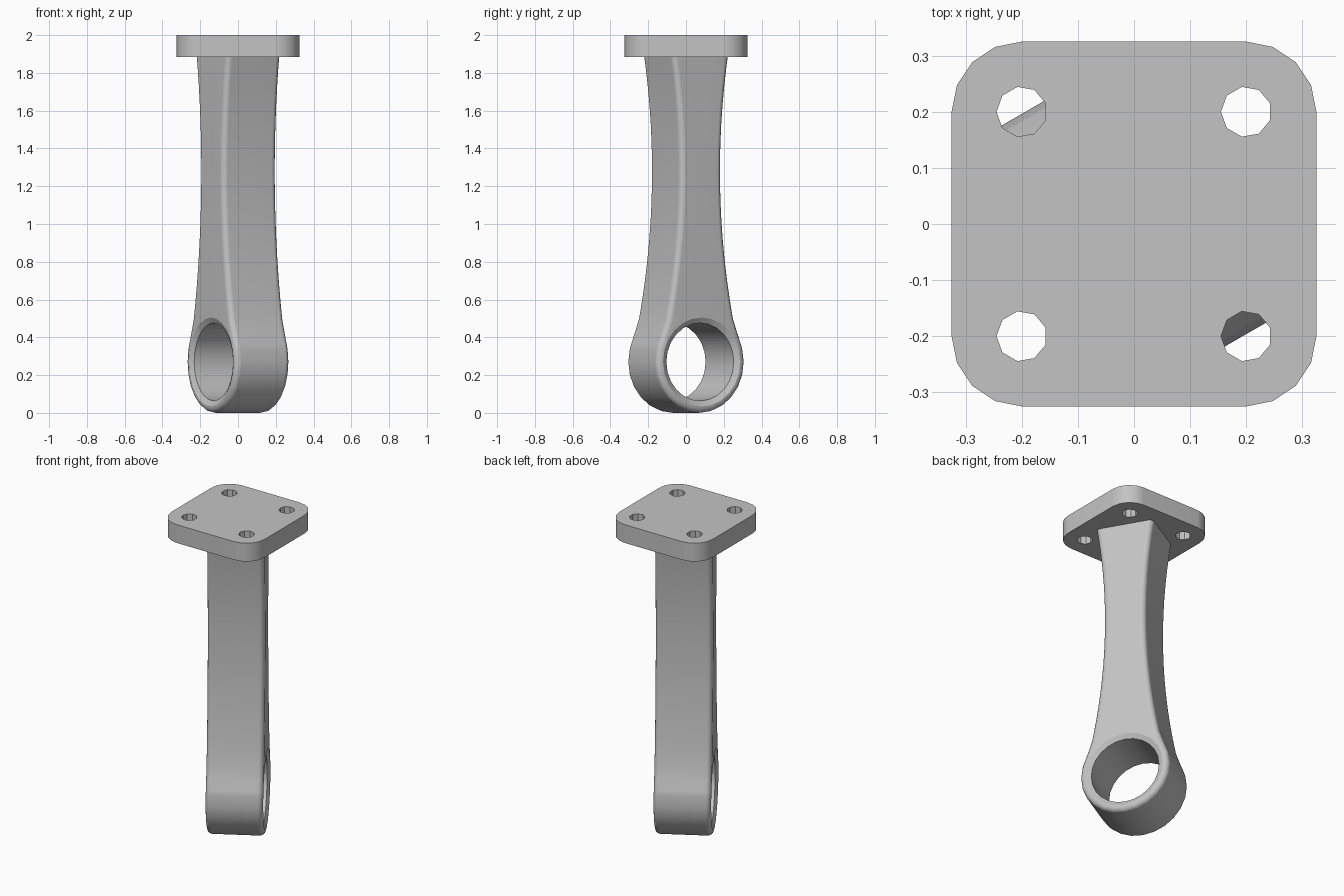
import bpy, bmesh
from math import sin, cos, pi, radians
from mathutils import Matrix, Vector

if "Cube" in bpy.data.objects:
    bpy.data.objects.remove(bpy.data.objects["Cube"], do_unlink=True)

grey = bpy.data.materials.new("plain grey")
grey.use_nodes = True
grey.diffuse_color = (0.55, 0.55, 0.55, 1)
grey.node_tree.nodes["Principled BSDF"].inputs["Base Color"].default_value = (0.55, 0.55, 0.55, 1)


def circle(cx, cy, r, sides, start=0.0):
    return [(cx + r * cos(start + 2 * pi * i / sides),
             cy + r * sin(start + 2 * pi * i / sides)) for i in range(sides)]


def add_loop(bm, points, to_3d):
    return [bm.verts.new(to_3d(p)) for p in points]


def bridge(bm, a, b):
    n = len(a)
    for i in range(n):
        bm.faces.new((a[i], a[(i + 1) % n], b[(i + 1) % n], b[i]))


def fill(bm, loops):
    edges = [bm.edges.get((v, l[i - 1])) for l in loops for i, v in enumerate(l)]
    bmesh.ops.triangle_fill(bm, use_beauty=True, edges=edges)


def finish(bm, name):
    bmesh.ops.recalc_face_normals(bm, faces=bm.faces[:])
    mesh = bpy.data.meshes.new(name)
    bm.to_mesh(mesh)
    bm.free()
    mesh.materials.append(grey)
    obj = bpy.data.objects.new(name, mesh)
    bpy.context.collection.objects.link(obj)
    bpy.ops.object.select_all(action='DESELECT')
    obj.select_set(True)
    bpy.context.view_layer.objects.active = obj
    bpy.ops.object.shade_smooth_by_angle(angle=radians(25))
    weighted = obj.modifiers.new("even shading", 'WEIGHTED_NORMAL')
    weighted.keep_sharp = True
    return obj


# Mounting plate: rounded square with four bolt holes
half, corner = 0.325, 0.125
outline = []
for quarter, (sx, sy) in enumerate([(1, 1), (-1, 1), (-1, -1), (1, -1)]):
    for step in range(5):
        a = (quarter + step / 4) * pi / 2
        outline.append((sx * (half - corner) + corner * cos(a),
                        sy * (half - corner) + corner * sin(a)))
holes = [circle(x, y, 0.045, 9, pi) for x in (-0.2, 0.2) for y in (-0.2, 0.2)]

bm = bmesh.new()
bottoms, tops = [], []
for loop in [outline] + holes:
    low = add_loop(bm, loop, lambda p: (p[0], p[1], 1.885))
    high = add_loop(bm, loop, lambda p: (p[0], p[1], 2.0))
    bridge(bm, low, high)
    bottoms.append(low)
    tops.append(high)
fill(bm, bottoms)
fill(bm, tops)
finish(bm, "mounting_plate")

# Arm: waisted profile with a round eye, filleted on both faces
radius, depth, fillet = 0.27, 0.165, 0.03
eye_z, top_z = 0.27, 1.94
side = [(radius * cos(a), eye_z + radius * sin(a))
        for a in (radians(-75 + 15 * i) for i in range(7))]
side += [(0.254, 0.362), (0.23, 0.425)]
for i in range(15):
    z = 0.5 + (top_z - 0.5) * i / 14
    side.append((0.125 + 0.13 * (z - 1.28) ** 2, z))
profile = [(0, 0)] + side + [(-w, z) for w, z in reversed(side)]


def inset(points, amount):
    result = []
    for i, (w, z) in enumerate(points):
        before, after = points[i - 1], points[(i + 1) % len(points)]
        along = Vector((after[0] - before[0], after[1] - before[1])).normalized()
        normal = Vector((along.y, -along.x))
        if z > top_z - 0.01:
            normal = Vector((1 if w > 0 else -1, 0))
        result.append((w - normal.x * amount, z - normal.y * amount))
    return result


bm = bmesh.new()
rows = []
for face in (-1, 1):
    steps = [i * pi / 8 for i in range(5)]
    half_rows = [(face * (depth - fillet + fillet * sin(t)), fillet * (1 - cos(t))) for t in steps]
    rows += half_rows if face > 0 else half_rows[::-1]
skin = [add_loop(bm, inset(profile, amount), lambda p, x=x: (x, p[0], p[1])) for x, amount in rows]
for a, b in zip(skin, skin[1:]):
    bridge(bm, a, b)

# Eye bore with a chamfered mouth at both ends
bore_rows = [(-depth, 0.235), (-depth + 0.016, 0.206), (depth - 0.016, 0.206), (depth, 0.235)]
bore = [add_loop(bm, circle(0, eye_z, r, 24), lambda p, x=x: (x, p[0], p[1])) for x, r in bore_rows]
for a, b in zip(bore, bore[1:]):
    bridge(bm, a, b)
fill(bm, [skin[0], bore[0]])
fill(bm, [skin[-1], bore[-1]])
bmesh.ops.rotate(bm, verts=bm.verts[:], cent=(0, 0, 0), matrix=Matrix.Rotation(radians(30), 3, 'Z'))
finish(bm, "arm_with_eye")
